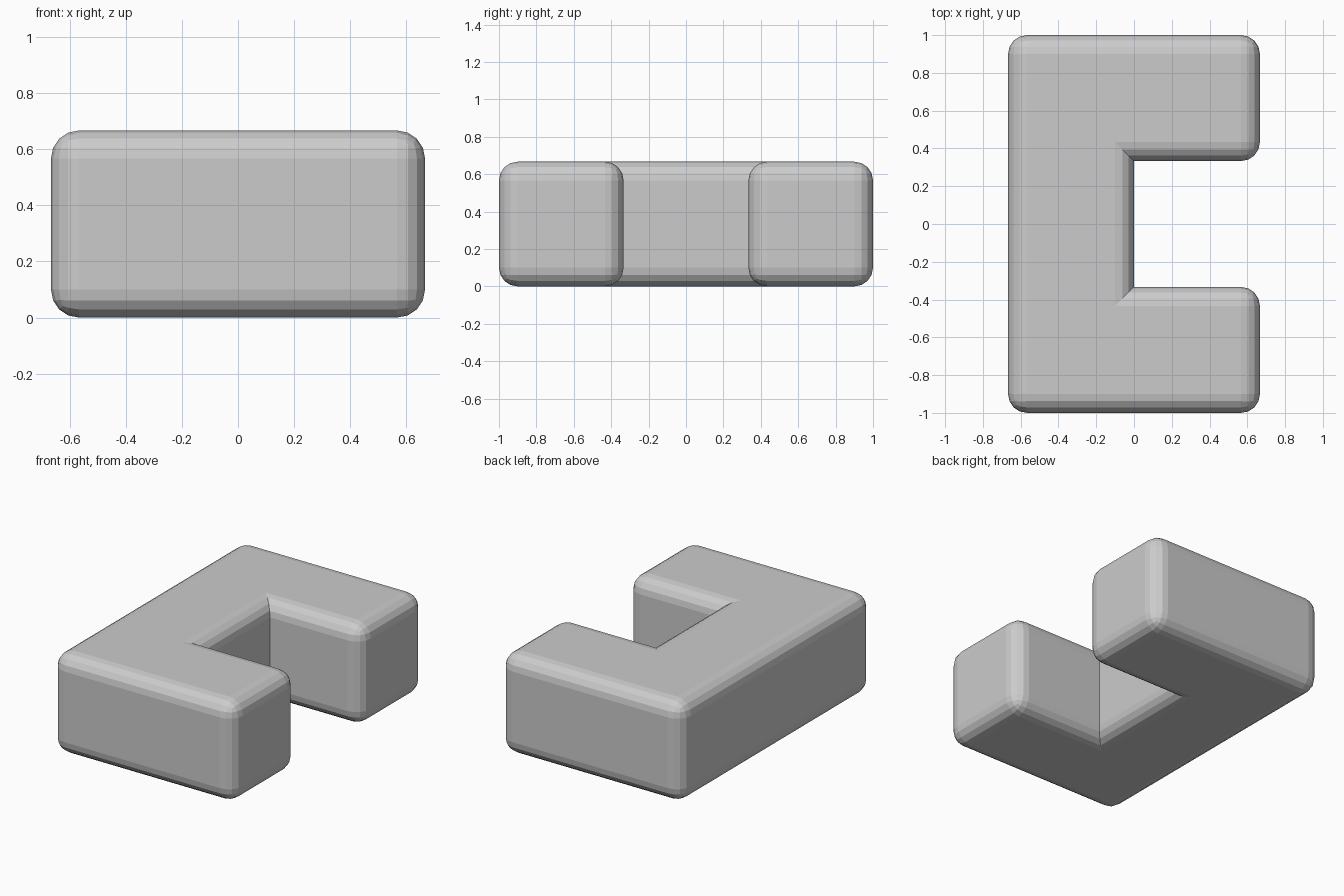
import bpy, bmesh

if "Cube" in bpy.data.objects:
    bpy.data.objects.remove(bpy.data.objects["Cube"])

T = 2 / 3      # block height and half width
N = 1 / 3      # half width of the notch
R = 0.1        # rounding radius

# C-shaped outline, extruded upwards
outline = [(-T, -1), (T, -1), (T, -N), (0, -N), (0, N), (T, N), (T, 1), (-T, 1)]
bm = bmesh.new()
base = bm.faces.new([bm.verts.new((x, y, 0)) for x, y in outline])
ext = bmesh.ops.extrude_face_region(bm, geom=[base], use_keep_orig=True)
top = [v for v in ext["geom"] if isinstance(v, bmesh.types.BMVert)]
bmesh.ops.translate(bm, verts=top, vec=(0, 0, T))
bmesh.ops.recalc_face_normals(bm, faces=bm.faces)

# Round every outer edge; the two inner corners of the notch stay sharp
edges = [e for e in bm.edges if e.is_convex]
bmesh.ops.bevel(bm, geom=edges, offset=R, offset_type='OFFSET', segments=4,
                profile=0.5, affect='EDGES', clamp_overlap=False)
bmesh.ops.recalc_face_normals(bm, faces=bm.faces)

mesh = bpy.data.meshes.new("c_block")
bm.to_mesh(mesh)
bm.free()
block = bpy.data.objects.new("c_block", mesh)
bpy.context.collection.objects.link(block)
